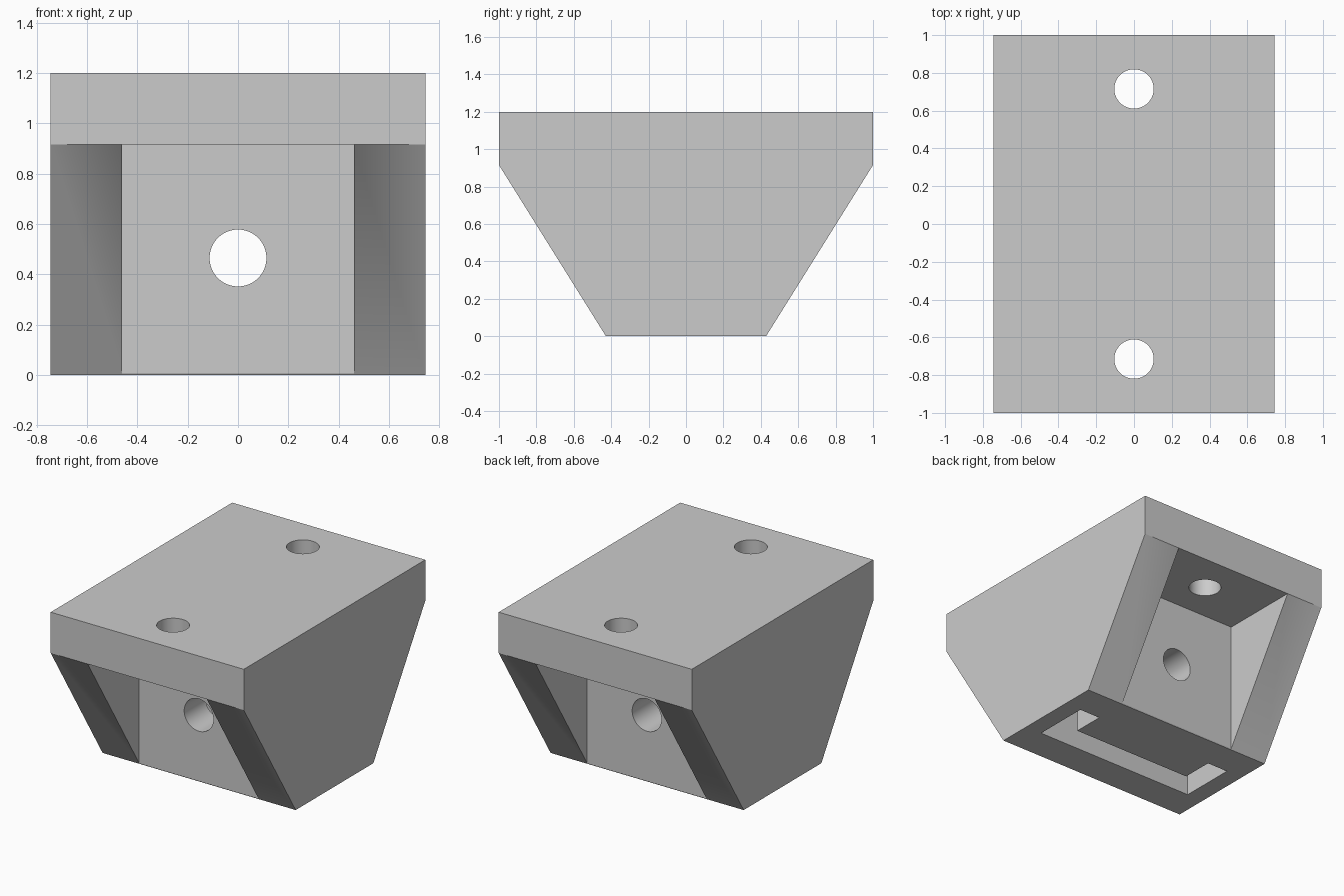
import bpy, bmesh, math
from mathutils import Matrix, Vector

cube = bpy.data.objects.get("Cube")
if cube:
    bpy.data.objects.remove(cube, do_unlink=True)

HALF_X, TOP, LEDGE = 0.745, 1.2, 0.915
POCKET_X, CORE_Y = 0.46, 0.432

grey = bpy.data.materials.new("light grey")
grey.use_nodes = True
grey.diffuse_color = (0.6, 0.6, 0.6, 1)
grey.node_tree.nodes["Principled BSDF"].inputs["Base Color"].default_value = grey.diffuse_color


def finish(name, bm):
    bmesh.ops.recalc_face_normals(bm, faces=bm.faces)
    mesh = bpy.data.meshes.new(name)
    bm.to_mesh(mesh)
    bm.free()
    mesh.materials.append(grey)
    obj = bpy.data.objects.new(name, mesh)
    bpy.context.collection.objects.link(obj)
    return obj


def prism(name, points, offset):
    """Extrude a flat outline along a vector."""
    bm = bmesh.new()
    face = bm.faces.new([bm.verts.new(p) for p in points])
    new = bmesh.ops.extrude_face_region(bm, geom=[face])["geom"]
    bmesh.ops.translate(bm, vec=Vector(offset),
                        verts=[v for v in new if isinstance(v, bmesh.types.BMVert)])
    return finish(name, bm)


def drill(name, centre, radius, length, axis):
    bm = bmesh.new()
    turn = Matrix.Rotation(math.pi / 2, 4, "X") if axis == "Y" else Matrix()
    bmesh.ops.create_cone(bm, cap_ends=True, segments=64, radius1=radius, radius2=radius,
                          depth=length, matrix=Matrix.Translation(centre) @ turn)
    return finish(name, bm)


# Tapered body, extruded across the width
half = [(0.428, 0), (1, LEDGE), (1, TOP)]
outline = half + [(-y, z) for y, z in reversed(half)]
body = prism("bracket_body", [(-HALF_X, y, z) for y, z in outline], (2 * HALF_X, 0, 0))

# Front and back pockets, with a top screw hole in each
cutters = []
for side, s in (("front", -1), ("back", 1)):
    cutters.append(prism(side + "_pocket_cutter",
                         [(x, y, -0.1) for x, y in ((-POCKET_X, s * CORE_Y), (POCKET_X, s * CORE_Y),
                                                    (POCKET_X, s * 1.2), (-POCKET_X, s * 1.2))],
                         (0, 0, LEDGE + 0.1)))
    cutters.append(drill(side + "_screw_hole_cutter", (0, s * 0.715, 1.1), 0.104, 0.8, "Z"))

# U-shaped channel rising from the base
arm = [(0.62, -0.198), (0.62, 0.198), (POCKET_X, 0.198), (POCKET_X, -0.023)]
channel = arm + [(-x, y) for x, y in reversed(arm)]
cutters.append(prism("channel_cutter", [(x, y, -0.1) for x, y in channel], (0, 0, LEDGE + 0.1)))

# Cross bolt hole through the core
cutters.append(drill("bolt_hole_cutter", (0, 0, 0.465), 0.113, 1.6, "Y"))

for cutter in cutters:
    cutter.hide_render = True
    mod = body.modifiers.new(cutter.name, "BOOLEAN")
    mod.operation = "DIFFERENCE"
    mod.solver = "EXACT"
    mod.object = cutter

# Bake the cuts and discard the cutters
bpy.context.view_layer.update()
baked = bpy.data.meshes.new_from_object(body.evaluated_get(bpy.context.evaluated_depsgraph_get()))
body.modifiers.clear()
body.data = baked
for cutter in cutters:
    bpy.data.objects.remove(cutter, do_unlink=True)

bpy.ops.object.select_all(action="DESELECT")
body.select_set(True)
bpy.context.view_layer.objects.active = body
bpy.ops.object.shade_smooth_by_angle(angle=math.radians(30))
